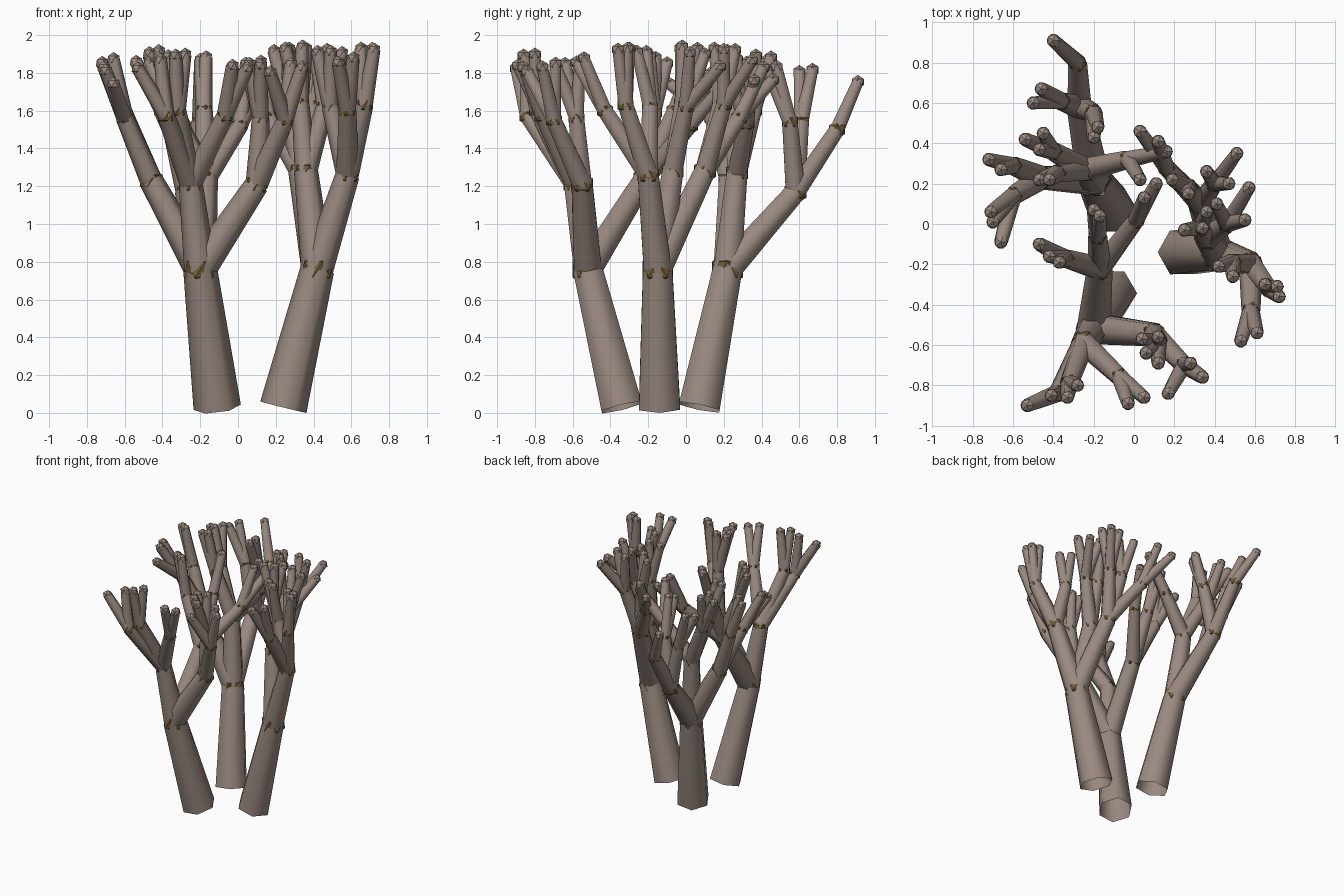
import bpy
import bmesh
import math
from mathutils import Vector, Matrix

default_cube = bpy.data.objects.get("Cube")
if default_cube:
    bpy.data.objects.remove(default_cube, do_unlink=True)

SIDES = 6
TWIG_LENGTH = 0.3


def make_material(name, colour):
    material = bpy.data.materials.new(name)
    material.use_nodes = True
    rgba = (*colour, 1)
    material.diffuse_color = rgba
    shader = next(n for n in material.node_tree.nodes if n.type == "BSDF_PRINCIPLED")
    shader.inputs["Base Color"].default_value = rgba
    shader.inputs["Roughness"].default_value = 0.9
    return material


bark = make_material("grey_brown_bark", (0.322, 0.255, 0.22))
wood = make_material("olive_knot_wood", (0.16, 0.11, 0.04))


def add_segment(bm, start, end, start_radius, end_radius):
    """Tapered six-sided length of wood, open at both ends, square to its axis."""
    start, end = Vector(start), Vector(end)
    axis = (end - start).normalized()
    across = axis.cross(Vector((1, 0, 0))).normalized()
    side = across.cross(axis)
    rings = []
    for centre, radius in ((start, start_radius), (end, end_radius)):
        ring = []
        for step in range(SIDES):
            angle = math.tau * step / SIDES
            offset = side * math.cos(angle) + across * math.sin(angle)
            ring.append(bm.verts.new(centre + offset * radius))
        rings.append(ring)
    low, high = rings
    for i in range(SIDES):
        j = (i + 1) % SIDES
        bm.faces.new((low[i], low[j], high[j], high[i]))


def add_knob(bm, centre, radius, material_index):
    """Faceted ball: a knot filling a joint, or the bud closing a twig."""
    made = bmesh.ops.create_icosphere(bm, subdivisions=1, radius=radius,
                                      matrix=Matrix.Translation(centre))
    for vert in made["verts"]:
        for face in vert.link_faces:
            face.material_index = material_index


def add_jointed(bm, start, end, start_radius, end_radius):
    """Segment whose far end holds a knot that just breaks through the bark."""
    add_segment(bm, start, end, start_radius, end_radius)
    add_knob(bm, Vector(end), end_radius * 1.06, 1)


def twig_tip(joint, plan):
    """End of a twig of standard length that reaches a plan position."""
    reach = Vector(plan) - joint.xy
    height = math.sqrt(max(TWIG_LENGTH ** 2 - reach.length_squared, 0.03))
    return Vector((*plan, joint.z + height))


def finish(bm, name):
    mesh = bpy.data.meshes.new(name)
    bm.to_mesh(mesh)
    bm.free()
    mesh.materials.append(bark)
    mesh.materials.append(wood)
    part = bpy.data.objects.new(name, mesh)
    bpy.context.collection.objects.link(part)
    bpy.ops.object.select_all(action="DESELECT")
    part.select_set(True)
    bpy.context.view_layer.objects.active = part
    bpy.ops.object.shade_smooth_by_angle(angle=math.radians(65))
    # Round stems stay smooth, triangular knob facets stay flat
    for polygon in mesh.polygons:
        polygon.use_smooth = len(polygon.vertices) > 3


def trunk(name, base, top):
    bm = bmesh.new()
    add_jointed(bm, base, top, 0.126, 0.09)
    finish(bm, name)
    return Vector(top)


def limb(name, fork, end, *boughs):
    """Limb from a trunk fork; each bough is its joint, then its twigs' plan ends."""
    bm = bmesh.new()
    add_jointed(bm, fork, end, 0.085, 0.064)
    for bough_end, *twig_plans in boughs:
        joint = Vector(bough_end)
        add_jointed(bm, end, joint, 0.06, 0.047)
        for plan in twig_plans:
            tip = twig_tip(joint, plan)
            add_segment(bm, joint, tip, 0.044, 0.034)
            add_knob(bm, tip, 0.037, 0)
    finish(bm, name)


# Front tree
fork = trunk("front_trunk", (-0.11, -0.34, 0.03), (-0.2, -0.52, 0.76))
limb("front_outer_limb", fork, (-0.25, -0.59, 1.21),
     ((-0.38, -0.84, 1.57), (-0.53, -0.9), (-0.41, -0.85)),
     ((-0.32, -0.79, 1.6), (-0.33, -0.86), (-0.28, -0.8)),
     ((-0.07, -0.76, 1.57), (-0.03, -0.89), (0.05, -0.86)))
limb("front_left_limb", fork, (0.1, -0.55, 1.21),
     ((0.12, -0.58, 1.56), (0.04, -0.57), (0.12, -0.56), (0.06, -0.64), (0.12, -0.69)),
     ((0.25, -0.7, 1.55), (0.34, -0.76), (0.28, -0.69), (0.17, -0.84)))
limb("front_inner_limb", fork, (-0.17, -0.22, 1.24),
     ((-0.34, -0.17, 1.59), (-0.47, -0.1), (-0.42, -0.16), (-0.37, -0.19)),
     ((0.01, 0.02, 1.52), (0.11, 0.2), (0.05, 0.13)),
     ((-0.18, -0.06, 1.6), (-0.2, 0.07), (-0.17, 0.04)))

# Left tree
fork = trunk("left_trunk", (0.24, -0.14, 0.03), (0.42, -0.15, 0.76))
limb("left_outer_limb", fork, (0.58, -0.2, 1.26),
     ((0.67, -0.32, 1.63), (0.72, -0.36), (0.71, -0.31), (0.65, -0.3)),
     ((0.58, -0.43, 1.6), (0.53, -0.58), (0.61, -0.54)),
     ((0.49, -0.19, 1.62), (0.42, -0.21), (0.49, -0.26)))
limb("left_back_limb", fork, (0.33, 0.1, 1.28),
     ((0.16, 0.28, 1.56), (0.03, 0.46), (0.12, 0.41)),
     ((0.27, 0.18, 1.63), (0.19, 0.22), (0.27, 0.15)),
     ((0.4, 0.2, 1.63), (0.51, 0.35), (0.36, 0.26), (0.47, 0.2)))
limb("left_upright_limb", fork, (0.36, -0.07, 1.28),
     ((0.33, -0.02, 1.64), (0.25, -0.03), (0.34, -0.02), (0.36, 0.06)),
     ((0.46, 0, 1.62), (0.57, 0.18), (0.55, 0.02), (0.41, 0.1)))

# Back tree
fork = trunk("back_trunk", (-0.11, 0.07, 0.03), (-0.2, 0.22, 0.76))
limb("back_outer_limb", fork, (-0.27, 0.58, 1.17),
     ((-0.28, 0.8, 1.5), (-0.4, 0.91)),
     ((-0.36, 0.61, 1.54), (-0.46, 0.67), (-0.5, 0.6)),
     ((-0.2, 0.55, 1.54), (-0.2, 0.43), (-0.18, 0.48)))
limb("back_right_limb", fork, (-0.46, 0.23, 1.23),
     ((-0.6, 0.29, 1.58), (-0.72, 0.32), (-0.66, 0.27)),
     ((-0.6, 0.14, 1.56), (-0.71, 0.06), (-0.7, 0.01), (-0.66, -0.09)))
limb("back_upright_limb", fork, (-0.24, 0.27, 1.27),
     ((-0.03, 0.32, 1.53), (0.16, 0.36), (0.03, 0.22)),
     ((-0.4, 0.36, 1.6), (-0.45, 0.45), (-0.54, 0.42), (-0.47, 0.37)),
     ((-0.38, 0.25, 1.62), (-0.47, 0.22), (-0.42, 0.22)))
